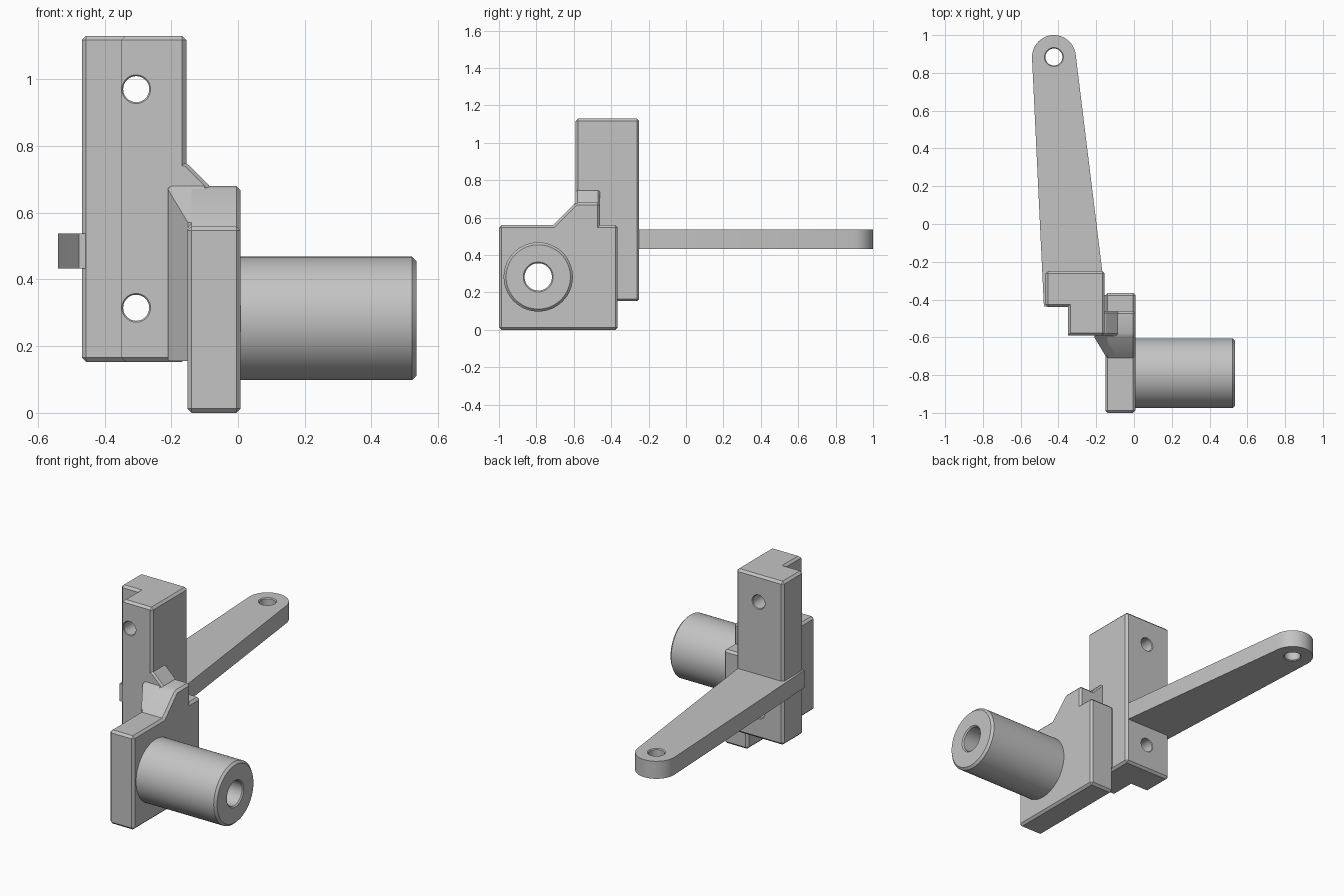
import bpy, bmesh
from math import sin, cos, radians, pi
from mathutils import Matrix, Vector

cube = bpy.data.objects.get("Cube")
if cube:
    bpy.data.objects.remove(cube, do_unlink=True)

grey = bpy.data.materials.new("plain grey")
grey.use_nodes = True
COLOUR = (0.55, 0.55, 0.55, 1)
grey.diffuse_color = COLOUR
grey.node_tree.nodes["Principled BSDF"].inputs["Base Color"].default_value = COLOUR

CHAMFER = 0.013


def make_object(name, bm):
    bmesh.ops.recalc_face_normals(bm, faces=bm.faces)
    mesh = bpy.data.meshes.new(name)
    bm.to_mesh(mesh)
    bm.free()
    mesh.materials.append(grey)
    obj = bpy.data.objects.new(name, mesh)
    bpy.context.collection.objects.link(obj)
    return obj


def prism(name, outline, axis, low, high, chamfer=0.0, keep_sharp=None):
    """Extrude an outline along an axis, then chamfer its convex edges."""
    place = {"x": lambda a, b, t: (t, a, b),
             "y": lambda a, b, t: (a, t, b),
             "z": lambda a, b, t: (a, b, t)}[axis]
    bm = bmesh.new()
    base = bm.faces.new([bm.verts.new(place(a, b, low)) for a, b in outline])
    new = bmesh.ops.extrude_face_region(bm, geom=[base])["geom"]
    bmesh.ops.translate(bm, vec=Vector(place(0, 0, high - low)),
                        verts=[g for g in new if isinstance(g, bmesh.types.BMVert)])
    bmesh.ops.recalc_face_normals(bm, faces=bm.faces)
    if chamfer:
        edges = [e for e in bm.edges if e.is_convex
                 and not (keep_sharp and all(keep_sharp(v.co) for v in e.verts))]
        bmesh.ops.bevel(bm, geom=edges, offset=chamfer, segments=1,
                        profile=0.5, affect="EDGES")
    return make_object(name, bm)


def lathe(name, profile, turn, centre, steps=64):
    """Spin (radius, height) points about z, then turn and move into place."""
    bm = bmesh.new()
    verts = [bm.verts.new((r, 0, h)) for r, h in profile]
    edges = [bm.edges.new(pair) for pair in zip(verts, verts[1:])]
    bmesh.ops.spin(bm, geom=verts + edges, axis=(0, 0, 1), cent=(0, 0, 0),
                   angle=2 * pi, steps=steps, use_merge=True)
    bmesh.ops.remove_doubles(bm, verts=bm.verts, dist=1e-5)
    bmesh.ops.transform(bm, matrix=Matrix.Translation(centre) @ turn, verts=bm.verts)
    return make_object(name, bm)


def drill(targets, radius, low, high, turn, centre, flare):
    """Cut a through hole with a slightly flared rim at both ends."""
    out = 0.02
    profile = [(0, low - out), (radius + flare, low - out), (radius + flare, low),
               (radius, low + flare), (radius, high - flare), (radius + flare, high),
               (radius + flare, high + out), (0, high + out)]
    cutter = lathe("hole_cutter", profile, turn, centre, 48)
    cutter.hide_render = True
    for obj in targets:
        mod = obj.modifiers.new("hole", "BOOLEAN")
        mod.operation = "DIFFERENCE"
        mod.solver = "EXACT"
        mod.object = cutter
        bpy.context.view_layer.objects.active = obj
        bpy.ops.object.modifier_apply(modifier=mod.name)
    bpy.data.objects.remove(cutter, do_unlink=True)


ALONG_X = Matrix.Rotation(pi / 2, 4, "Y")
ALONG_Y = Matrix.Rotation(-pi / 2, 4, "X")
ALONG_Z = Matrix.Identity(4)

# Upright post with an L-shaped section and two mounting holes
post = prism("upright_post",
             [(-0.468, -0.25), (-0.155, -0.25), (-0.155, -0.59),
              (-0.35, -0.59), (-0.35, -0.44), (-0.468, -0.44)],
             "z", 0.153, 1.13, CHAMFER,
             lambda co: abs(co.x + 0.35) < 0.001 and co.y < -0.5)
for z in (0.315, 0.97):
    drill([post], 0.039, -0.59, -0.25, ALONG_Y, (-0.305, 0, z), 0.004)

# Side plate with a raised shoulder
plate = prism("side_plate",
              [(-1, 0), (-0.365, 0), (-0.365, 0.56), (-0.46, 0.56),
               (-0.46, 0.68), (-0.59, 0.68), (-0.71, 0.56), (-1, 0.56)],
              "x", -0.152, 0.008, CHAMFER)

# Hollow barrel on the plate
R = 0.185
barrel = lathe("barrel", [(0, 0), (R, 0), (R, 0.535 - CHAMFER),
                          (R - CHAMFER, 0.535), (0, 0.535)],
               ALONG_X, (0, -0.79, 0.283))
drill([plate, barrel], 0.073, -0.152, 0.535, ALONG_X, (0, -0.79, 0.283), 0.007)

# Corner gusset between plate and post, following the shoulder slope
bm = bmesh.new()
for x, y, top in ((-0.21, -0.6, 0.67), (-0.21, -0.57, 0.68), (-0.15, -0.7, 0.57),
                  (-0.1, -0.7, 0.57), (-0.1, -0.57, 0.68), (-0.1, -0.59, 0.68),
                  (-0.2, -0.59, 0.68)):
    for z in (0.155, top):
        bm.verts.new((x, y, z))
hull = bmesh.ops.convex_hull(bm, input=bm.verts)
bmesh.ops.delete(bm, geom=[v for v in bm.verts if not v.link_faces], context="VERTS")
bmesh.ops.dissolve_limit(bm, angle_limit=radians(1), verts=bm.verts, edges=bm.edges)
make_object("corner_gusset", bm)

# Small sloped rib above the plate, and the web joining plate to post
prism("sloped_rib", [(-0.2, 0.75), (-0.155, 0.75), (-0.08, 0.675),
                     (-0.08, 0.5), (-0.2, 0.5)], "y", -0.59, -0.46, 0.01)
prism("joining_web", [(-0.2, -0.58), (-0.1, -0.58), (-0.1, -0.375), (-0.2, -0.375)],
      "z", 0.165, 0.55)

# Tapered lever arm with a rounded, drilled end
END = (-0.424, 0.884)
arc = [(END[0] + 0.116 * cos(radians(a)), END[1] + 0.116 * sin(radians(a)))
       for a in range(7, 184, 8)]
arm = prism("lever_arm", arc + [(-0.477, -0.438), (-0.2, -0.438), (-0.168, -0.25)],
            "z", 0.432, 0.537)
drill([arm], 0.045, 0.432, 0.537, ALONG_Z, (*END, 0), 0.005)

# Smooth the round surfaces, keep edges sharp
bpy.ops.object.select_all(action="DESELECT")
for obj in (post, plate, barrel, arm):
    obj.select_set(True)
    bpy.context.view_layer.objects.active = obj
bpy.ops.object.shade_smooth_by_angle(angle=radians(25))
